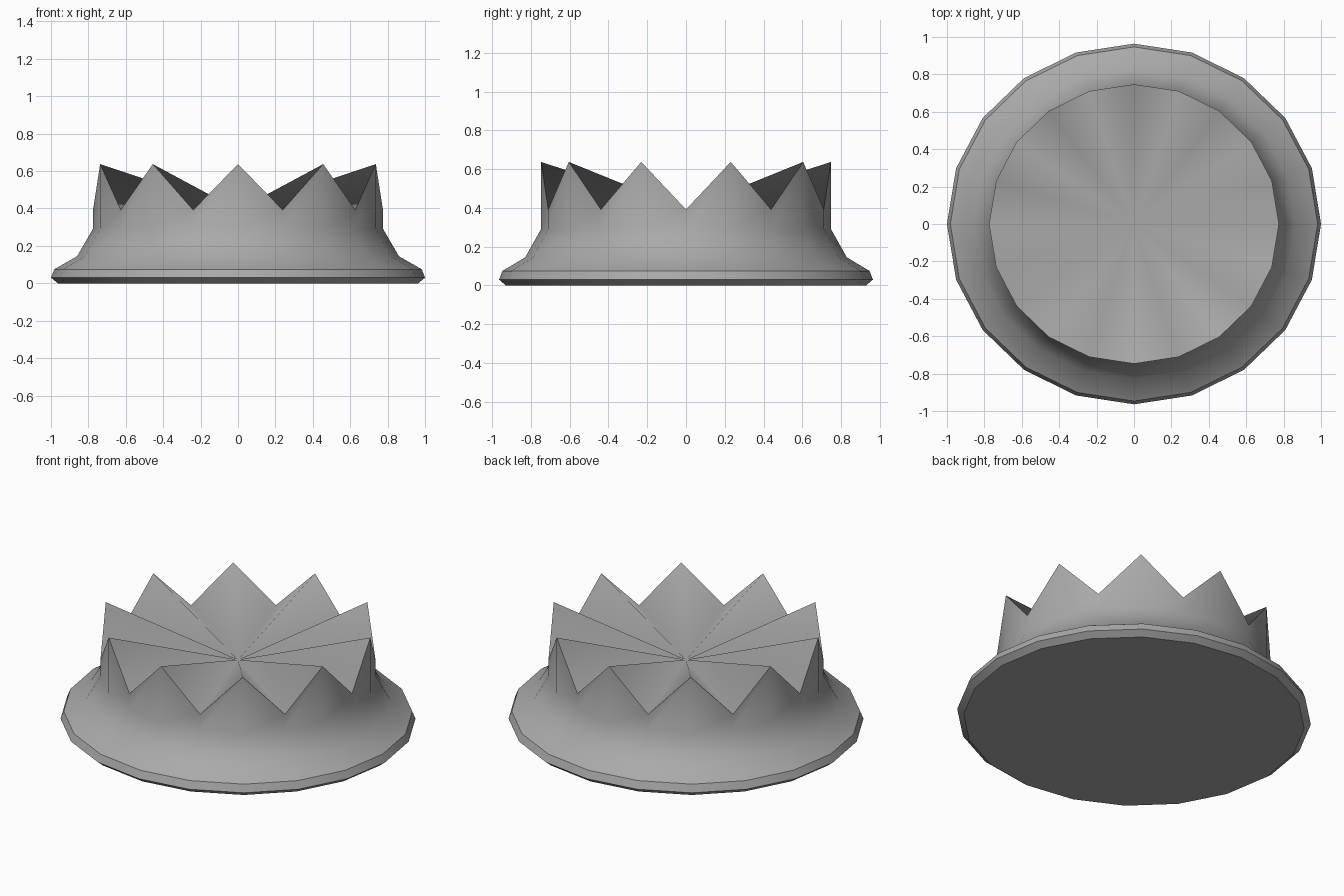
import bpy, bmesh
from math import cos, sin, pi

cube = bpy.data.objects.get("Cube")
if cube:
    bpy.data.objects.remove(cube)

SIDES = 20
OVAL = 0.964            # depth relative to width
VALLEY, PEAK = 0.392, 0.637

# Outer profile (radius, height), from the floor up to the wall's foot
PROFILE = [(0.963, 0), (1.0, 0.03), (0.982, 0.075), (0.86, 0.145), (0.775, 0.292)]

grey = bpy.data.materials.new("Plain grey")
grey.use_nodes = True
colour = (0.4, 0.4, 0.4, 1)
grey.diffuse_color = colour
grey.node_tree.nodes["Principled BSDF"].inputs["Base Color"].default_value = colour

bm = bmesh.new()


def ring(radius, height):
    """One oval ring; height is a function of the vertex number."""
    return [bm.verts.new((radius * cos(2 * pi * i / SIDES),
                          OVAL * radius * sin(2 * pi * i / SIDES), height(i)))
            for i in range(SIDES)]


rings = [ring(r, lambda i, z=z: z) for r, z in PROFILE]
# Zigzag crown edge: odd corners are peaks
rings.append(ring(0.775, lambda i: PEAK if i % 2 else VALLEY))

# Flared foot and crown wall
for low, high in zip(rings, rings[1:]):
    for i in range(SIDES):
        j = (i + 1) % SIDES
        bm.faces.new((low[i], low[j], high[j], high[i]))

# Flat underside and folded top fan
bm.faces.new(rings[0][::-1])
centre = bm.verts.new((0, 0, VALLEY))
top = rings[-1]
for i in range(SIDES):
    bm.faces.new((top[i], top[(i + 1) % SIDES], centre))

# Smooth everywhere except the foot rims and the crown edge
for face in bm.faces:
    face.smooth = True
for loop in (rings[0], rings[1], rings[2], top):
    for i in range(SIDES):
        bm.edges.get((loop[i], loop[(i + 1) % SIDES])).smooth = False

# Turn the corners so that peaks sit at the front and back
mesh = bpy.data.meshes.new("crown_base")
bm.normal_update()
bm.to_mesh(mesh)
bm.free()
mesh.materials.append(grey)
crown = bpy.data.objects.new("crown_base", mesh)
bpy.context.collection.objects.link(crown)
